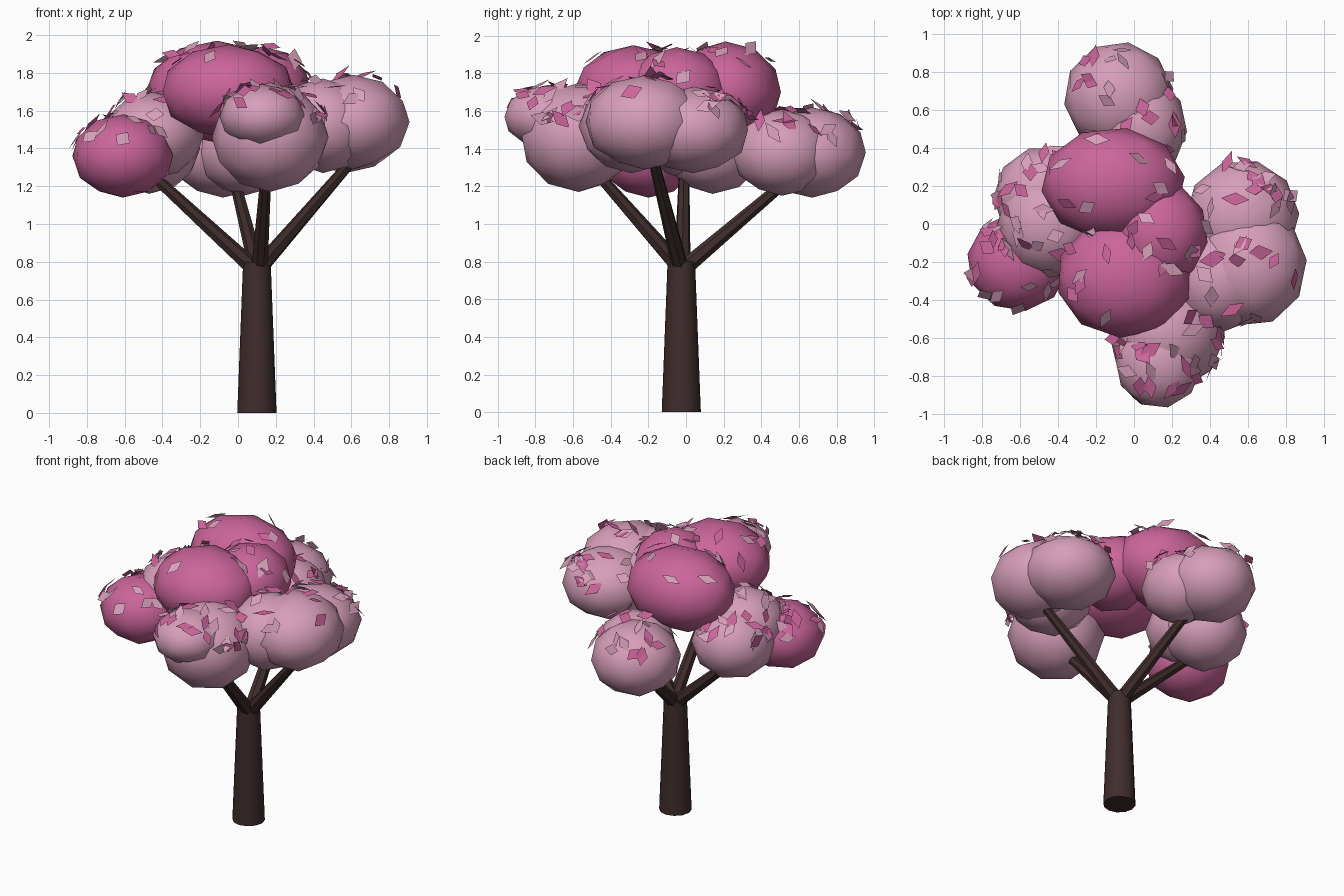
import bpy, bmesh, math, random
from mathutils import Vector, Matrix

if "Cube" in bpy.data.objects:
    bpy.data.objects.remove(bpy.data.objects["Cube"])

random.seed(7)

def material(name, rgb):
    m = bpy.data.materials.new(name)
    m.diffuse_color = (*rgb, 1)
    m.use_nodes = True
    m.node_tree.nodes["Principled BSDF"].inputs["Base Color"].default_value = m.diffuse_color
    return m

BARK = material("dark bark", (0.050, 0.026, 0.025))
DEEP = material("deep pink", (0.60, 0.130, 0.325))
PALE = material("pale pink", (0.68, 0.345, 0.49))

def finish(bm, name, mat, smooth=None):
    me = bpy.data.meshes.new(name)
    bm.to_mesh(me)
    bm.free()
    me.materials.append(mat)
    ob = bpy.data.objects.new(name, me)
    bpy.context.collection.objects.link(ob)
    if smooth:
        bpy.ops.object.select_all(action='DESELECT')
        ob.select_set(True)
        bpy.context.view_layer.objects.active = ob
        bpy.ops.object.shade_smooth_by_angle(angle=math.radians(smooth))
    return ob

def limb(name, a, b, r1, r2, sides):
    """Tapered cylinder from a to b."""
    a, b = Vector(a), Vector(b)
    d = b - a
    mat = Matrix.Translation((a + b) / 2) @ d.to_track_quat('Z', 'Y').to_matrix().to_4x4()
    bm = bmesh.new()
    bmesh.ops.create_cone(bm, cap_ends=True, segments=sides, radius1=r1,
                          radius2=r2, depth=d.length, matrix=mat)
    return finish(bm, name, BARK, 50)

# Trunk and four main branches
limb("trunk", (0.10, -0.025, 0), (0.10, -0.025, 0.80), 0.104, 0.073, 12)
limb("branch_left", (0.12, -0.02, 0.73), (-0.50, -0.01, 1.30), 0.046, 0.028, 7)
limb("branch_right", (0.08, -0.02, 0.73), (0.60, -0.17, 1.33), 0.046, 0.028, 7)
limb("branch_front", (0.11, 0.0, 0.73), (0.15, -0.50, 1.30), 0.046, 0.028, 7)
limb("branch_back", (0.11, -0.05, 0.73), (-0.02, 0.55, 1.24), 0.046, 0.028, 7)

# Foliage clumps: name, colour, centre, radii, leaf count
CLUMPS = [
    ("left_low", DEEP, (-0.61, -0.20, 1.36), (0.27, 0.26, 0.22), 16),
    ("left_back", PALE, (-0.47, 0.14, 1.40), (0.27, 0.27, 0.24), 14),
    ("left_inner", PALE, (-0.45, 0.00, 1.47), (0.27, 0.28, 0.23), 12),
    ("back_outer", PALE, (-0.08, 0.67, 1.38), (0.29, 0.29, 0.24), 14),
    ("back_inner", PALE, (0.03, 0.51, 1.38), (0.25, 0.27, 0.23), 8),
    ("right_outer", PALE, (0.61, -0.22, 1.54), (0.30, 0.32, 0.25), 8),
    ("right_back", PALE, (0.57, 0.04, 1.50), (0.30, 0.30, 0.23), 20),
    ("right_inner", PALE, (0.45, -0.29, 1.52), (0.27, 0.28, 0.25), 5),
    ("front_low", PALE, (0.17, -0.57, 1.46), (0.31, 0.31, 0.29), 14),
    ("front_small", PALE, (0.13, -0.73, 1.57), (0.23, 0.24, 0.17), 14),
    ("top_back", DEEP, (-0.11, 0.21, 1.70), (0.38, 0.30, 0.27), 9),
    ("top_front", DEEP, (-0.05, -0.28, 1.70), (0.36, 0.32, 0.25), 9),
    ("top_right", DEEP, (0.13, -0.05, 1.70), (0.26, 0.28, 0.24), 8),
]
for name, mat, c, r, n in CLUMPS:
    bm = bmesh.new()
    bmesh.ops.create_icosphere(bm, subdivisions=2, radius=1.0)
    spin = Matrix.Rotation(random.uniform(0, 6.28), 4, 'Z')
    bmesh.ops.transform(bm, verts=bm.verts, matrix=Matrix.Translation(c)
                        @ Matrix.Diagonal((*r, 1)) @ spin)
    finish(bm, name + "_foliage", mat, 80)

# Loose diamond leaves lying over the exposed upper surface of each clump
def buried(p, skip):
    return any(sum(((p[i] - c[i]) / r[i]) ** 2 for i in range(3)) < 1
               for nm, m, c, r, n in CLUMPS if nm != skip)

leaves = {DEEP: bmesh.new(), PALE: bmesh.new()}
for name, mat, c, r, n in CLUMPS:
    for k in range(n):
        for attempt in range(60):
            z = random.uniform(0.3, 0.98)
            a = random.uniform(0, 2 * math.pi)
            s = math.sqrt(1 - z * z)
            u = Vector((s * math.cos(a), s * math.sin(a), z))
            p = Vector([c[i] + u[i] * r[i] * 1.04 for i in range(3)])
            if not buried(p, name):
                break
        else:
            continue
        tilt = Vector([random.uniform(-0.45, 0.45) for i in range(3)])
        nrm = (Vector([u[i] / r[i] for i in range(3)]).normalized() + tilt).normalized()
        t = nrm.orthogonal().normalized()
        t.rotate(Matrix.Rotation(random.uniform(0, 6.28), 3, nrm))
        w = nrm.cross(t)
        L, W = random.uniform(0.05, 0.075), random.uniform(0.028, 0.045)
        bm = leaves[random.choice((DEEP, PALE))]
        vs = [bm.verts.new(p + o) for o in (t * L, w * W, -t * L, -w * W)]
        for v in vs:
            v.co.z = min(v.co.z, 2.0)
            v.co.x = max(-0.91, min(0.91, v.co.x))
            v.co.y = max(-0.98, min(1.0, v.co.y))
        bm.faces.new(vs)
finish(leaves[DEEP], "deep_pink_leaves", DEEP)
finish(leaves[PALE], "pale_pink_leaves", PALE)
